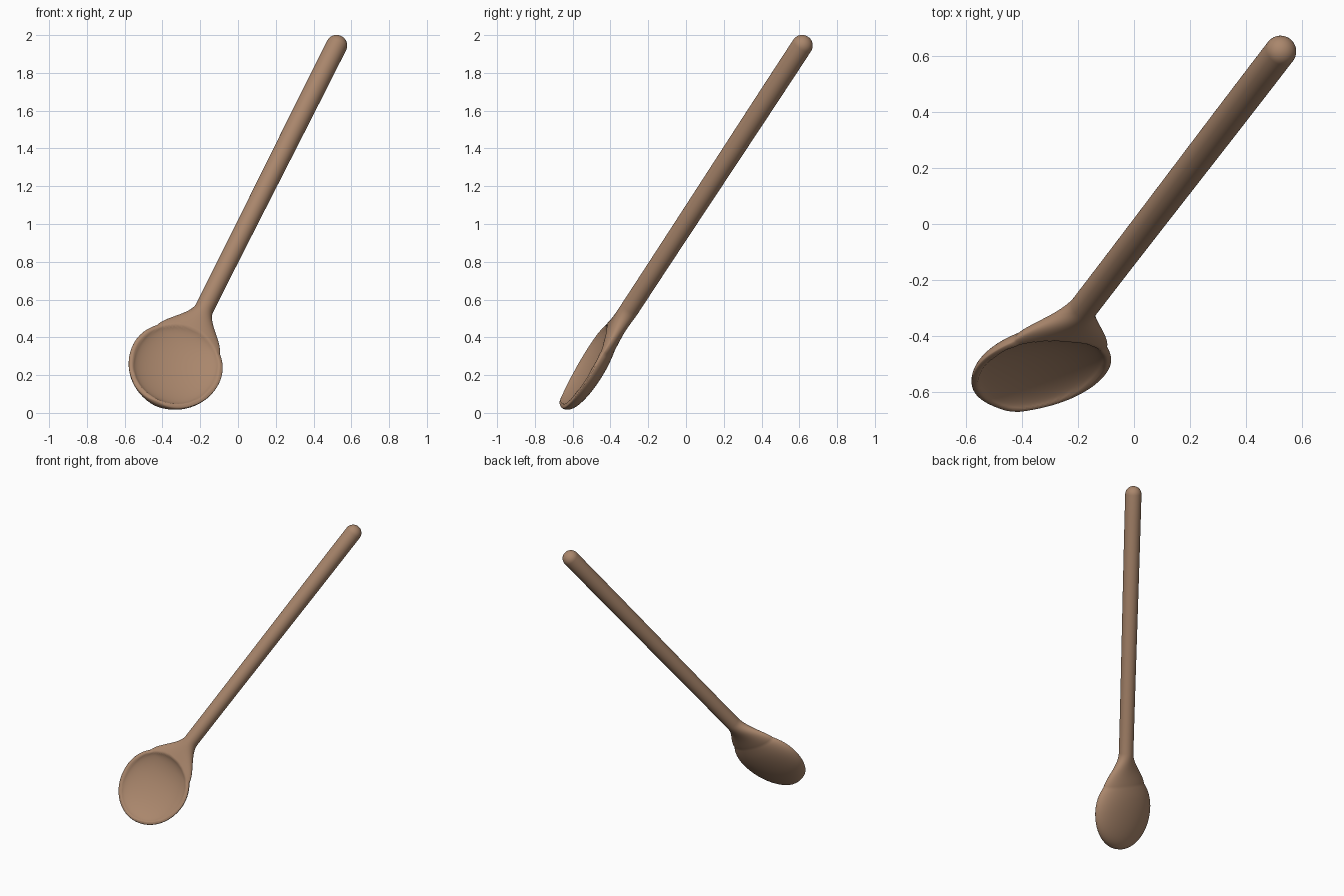
import bpy, bmesh, math
from mathutils import Vector

if "Cube" in bpy.data.objects:
    bpy.data.objects.remove(bpy.data.objects["Cube"])

# Spoon frame: u runs up the handle, s across the bowl, n out of the bowl opening
C = Vector((-0.332, -0.497, 0.247))      # bowl centre on the handle axis
T = Vector((0.522, 0.615, 1.945))        # centre of the rounded handle end
L = (T - C).length
D = (T - C).normalized()
N = Vector((0.16, -0.86, 0.48))
N = (N - D * N.dot(D)).normalized()
S = D.cross(N)
SEG, R, LO, HI = 72, 0.25, 0.275, 0.25   # bowl half width and lower/upper lengths
U0, U1 = 0.17, 0.40                      # neck start and end


def smooth(a, b, x):
    t = min(1, max(0, (x - a) / (b - a)))
    return t * t * (3 - 2 * t)


def bowl_width(u):
    a = LO if u < 0 else HI
    return R * math.sqrt(max(0, 1 - (u / a) ** 2))


def section(u):
    """Half width, height above, depth below and offset at station u."""
    rod = 0.050 + 0.006 * smooth(U1, L, u)
    if u <= U0:
        w = bowl_width(u)
    elif u < U1:                         # neck curve from bowl to handle
        t, w0 = (u - U0) / (U1 - U0), bowl_width(U0)
        slope = -R * R * U0 / (HI * HI) * R / w0 * (U1 - U0)
        w = (w0 * (2*t**3 - 3*t*t + 1) + slope * (t**3 - 2*t*t + t)
             + rod * (3*t*t - 2*t**3))
    else:
        w = rod
        if u > L:                        # round cap
            w *= math.sqrt(max(0, 1 - ((u - L) / rod) ** 2))
        return w, w, w, 0
    k = smooth(0.08, U1, u)
    top = 0.018 * min(1, w / 0.06) * (1 - k) + rod * k
    low = 0.09 * (w / R) ** 0.7 * (1 - k) + rod * k
    return w, top, low, 0.025 * (1 - k)


def hollow(u, s):
    a = (LO if u < 0 else HI) - 0.022
    q = 1 - (u / a) ** 2 - (s / (R - 0.022)) ** 2
    return 0.065 * max(0, q) ** 0.65


# Stations: bowl tip, bowl, neck, handle, cap
us = [-LO * math.cos(math.pi / 2 * i / 32) for i in range(1, 33)]
us += [U1 * i / 40 for i in range(1, 41)]
us += [U1 + (L - U1) * i / 12 for i in range(1, 13)]
us += [L + 0.056 * math.sin(math.pi / 2 * i / 10) for i in range(1, 10)]

bm = bmesh.new()
rings = []
for u in us:
    w, top, low, off = section(u)
    ring = []
    for j in range(SEG):
        a = 2 * math.pi * j / SEG
        s, h = w * math.cos(a), math.sin(a)
        n = off + (top * h - hollow(u, s) if h > 1e-6 else low * h)
        ring.append(bm.verts.new(C + D * u + S * s + N * n))
    rings.append(ring)
for a, b in zip(rings, rings[1:]):
    for j in range(SEG):
        k = (j + 1) % SEG
        bm.faces.new((a[j], a[k], b[k], b[j]))
# Close both ends
for ring, p in ((rings[0], C - D * LO + N * 0.025), (rings[-1], T + D * 0.056)):
    v = bm.verts.new(p)
    for j in range(SEG):
        bm.faces.new((ring[j], ring[(j + 1) % SEG], v))
bmesh.ops.recalc_face_normals(bm, faces=bm.faces)

me = bpy.data.meshes.new("wooden_spoon")
bm.to_mesh(me)
bm.free()
ob = bpy.data.objects.new("wooden_spoon", me)
bpy.context.collection.objects.link(ob)
mat = bpy.data.materials.new("brown wood")
mat.diffuse_color = (0.40, 0.24, 0.15, 1)
mat.use_nodes = True
mat.node_tree.nodes["Principled BSDF"].inputs["Base Color"].default_value = mat.diffuse_color
me.materials.append(mat)
me.shade_smooth()
